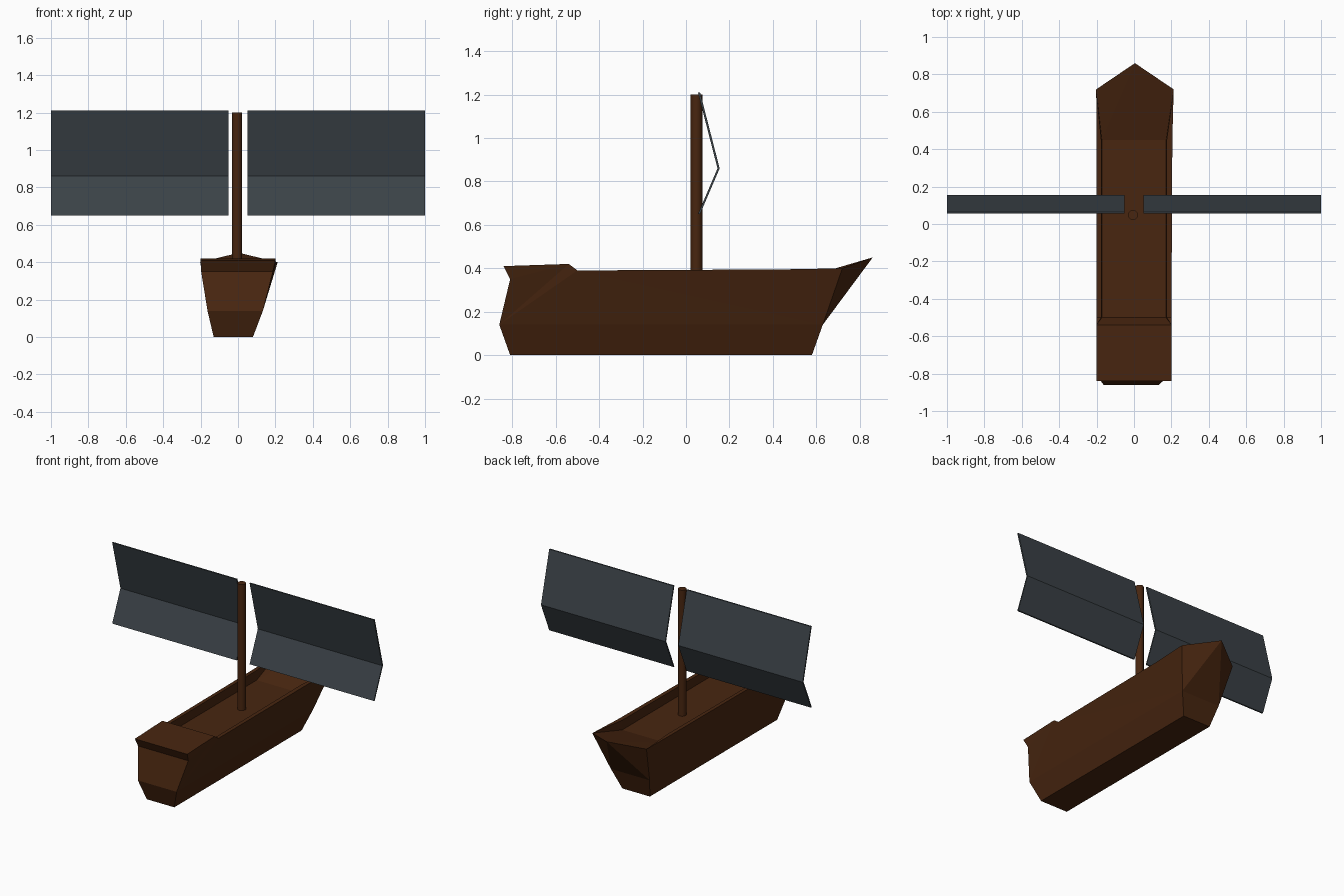
import bpy, bmesh, math

if "Cube" in bpy.data.objects:
    bpy.data.objects.remove(bpy.data.objects["Cube"])

def material(name, rgb):
    m = bpy.data.materials.new(name)
    m.diffuse_color = (*rgb, 1)
    m.use_nodes = True
    m.node_tree.nodes["Principled BSDF"].inputs["Base Color"].default_value = m.diffuse_color
    return m

wood = material("dark_brown_wood", (0.065, 0.019, 0.005))
cloth = material("slate_sail", (0.043, 0.054, 0.063))

def finish(name, bm, mat):
    bmesh.ops.recalc_face_normals(bm, faces=bm.faces)
    me = bpy.data.meshes.new(name)
    bm.to_mesh(me)
    bm.free()
    me.materials.append(mat)
    ob = bpy.data.objects.new(name, me)
    bpy.context.collection.objects.link(ob)
    return ob

# Hull: named stations (centre x, half width, y, z), made for both sides
stations = {
    "stern_bottom": (-.025, .105, -.81, 0), "stern_chine": (-.015, .148, -.86, .14),
    "stern_upper": (-.005, .192, -.81, .35), "stern_top": (0, .2, -.84, .41),
    "poop": (0, .2, -.54, .42), "rim_a": (0, .2, -.50, .39), "rim_b": (.002, .203, .45, .395),
    "bow": (.005, .207, .72, .40), "bow_chine": (-.015, .148, .63, .14),
    "bow_bottom": (-.025, .105, .58, 0),
    "in_a": (0, .175, -.50, .39), "in_b": (0, .175, .45, .395),
    "deck_a": (0, .172, -.50, .33), "deck_b": (0, .172, .45, .33),
}
bm = bmesh.new()
v = {(k, s): bm.verts.new((c + s * w, y, z))
     for k, (c, w, y, z) in stations.items() for s in (-1, 1)}
tip = bm.verts.new((.005, .86, .45))

# Faces on each side
side_faces = [
    "stern_bottom stern_chine bow_chine bow_bottom",
    "stern_chine stern_upper stern_top poop rim_a rim_b bow bow_chine",
    "rim_a rim_b in_b in_a", "in_a in_b deck_b deck_a",
    "poop rim_a in_a", "poop in_a deck_a", "rim_b bow in_b", "in_b bow deck_b",
    "bow tip bow_chine", "bow tip deck_b",
]
for s in (-1, 1):
    for f in side_faces:
        bm.faces.new([tip if k == "tip" else v[k, s] for k in f.split()])

# Faces spanning from side to side
for a, b in (("stern_bottom", "stern_chine"), ("stern_chine", "stern_upper"),
             ("stern_upper", "stern_top"), ("stern_top", "poop"), ("poop", "deck_a"),
             ("deck_a", "deck_b"), ("bow_chine", "bow_bottom"), ("bow_bottom", "stern_bottom")):
    bm.faces.new((v[a, -1], v[a, 1], v[b, 1], v[b, -1]))
for k in ("deck_b", "bow_chine"):
    bm.faces.new((v[k, -1], v[k, 1], tip))
bmesh.ops.triangulate(bm, faces=[f for f in bm.faces if len(f.verts) > 4])
finish("hull", bm, wood)

# Mast
bpy.ops.mesh.primitive_cylinder_add(vertices=12, radius=.027, depth=.88, location=(-.005, .048, .76))
mast = bpy.context.object
mast.name = "mast"
mast.data.materials.append(wood)
bpy.ops.object.shade_smooth_by_angle(angle=math.radians(40))

# Sails: thin folded sheets either side of the mast
profile = [(.055, 1.21), (.145, .86), (.055, .65), (.065, .65), (.155, .86), (.065, 1.21)]
for name, x0, x1 in (("left_sail", -1, -.05), ("right_sail", .05, 1)):
    bm = bmesh.new()
    a, b = [[bm.verts.new((x, y, z)) for y, z in profile] for x in (x0, x1)]
    for i in range(6):
        j = (i + 1) % 6
        bm.faces.new((a[i], a[j], b[j], b[i]))
    for r in (a, b):
        bm.faces.new((r[0], r[1], r[4], r[5]))
        bm.faces.new((r[1], r[2], r[3], r[4]))
    finish(name, bm, cloth)
